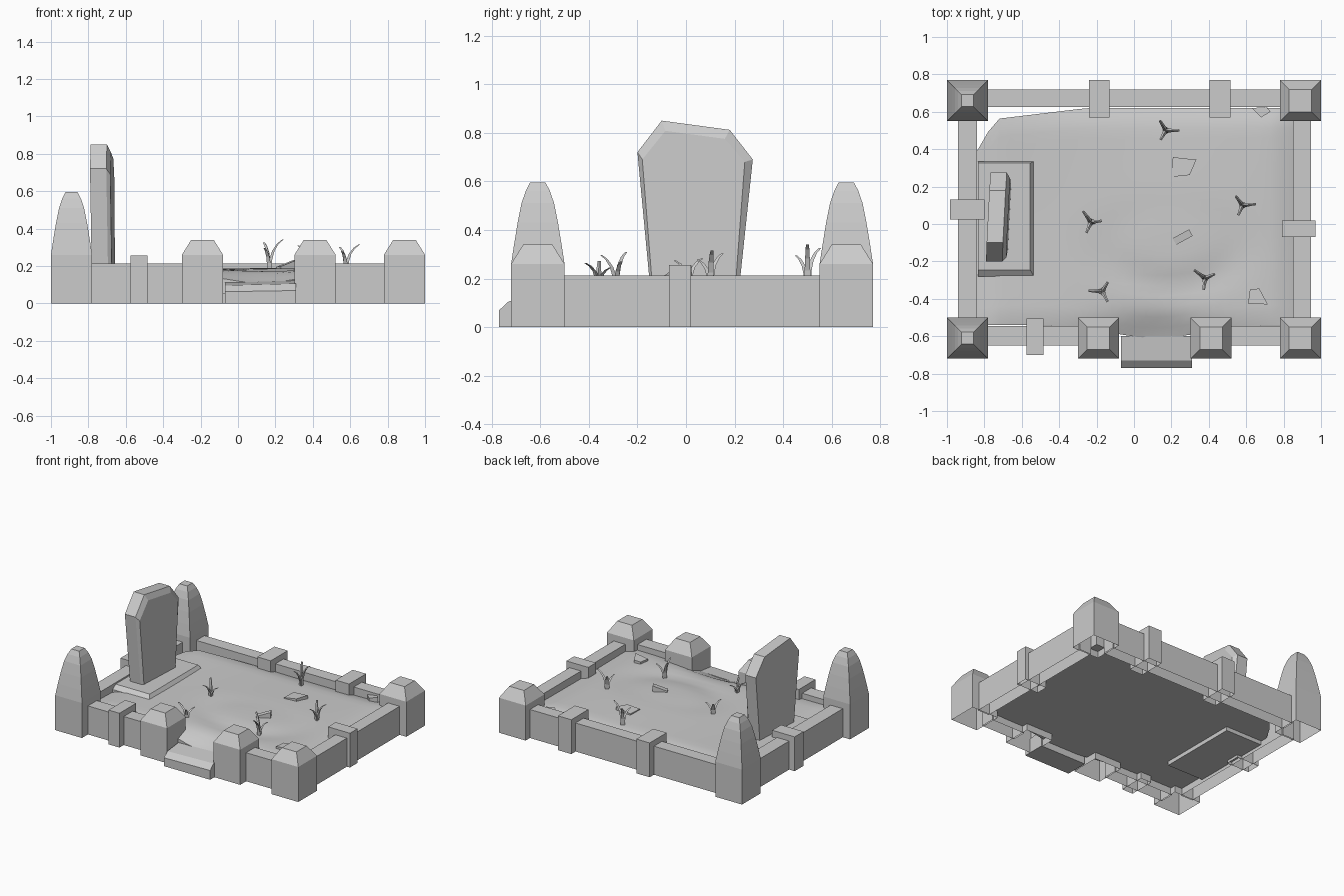
import bpy, bmesh, math
from mathutils import Vector, Matrix

if "Cube" in bpy.data.objects:
    bpy.data.objects.remove(bpy.data.objects["Cube"])


def finish(name, bm, smooth=False):
    me = bpy.data.meshes.new(name)
    bmesh.ops.recalc_face_normals(bm, faces=bm.faces)
    bm.to_mesh(me)
    bm.free()
    ob = bpy.data.objects.new(name, me)
    bpy.context.collection.objects.link(ob)
    if smooth:
        bpy.context.view_layer.objects.active = ob
        ob.select_set(True)
        bpy.ops.object.shade_smooth_by_angle(angle=math.radians(35))
        ob.select_set(False)
    return ob


def loft(name, rings, bottom=True):
    """Skin a stack of equal-length point loops."""
    bm = bmesh.new()
    loops = [[bm.verts.new(p) for p in r] for r in rings]
    n = len(loops[0])
    for a, b in zip(loops, loops[1:]):
        for i in range(n):
            j = (i + 1) % n
            bm.faces.new((a[i], a[j], b[j], b[i]))
    bm.faces.new(loops[-1])
    if bottom:
        bm.faces.new(loops[0][::-1])
    return finish(name, bm)


def rect(x0, x1, y0, y1, z):
    return [(x0, y0, z), (x1, y0, z), (x1, y1, z), (x0, y1, z)]


def block(name, x0, x1, y0, y1, h):
    # masonry is open underneath
    return loft(name, [rect(x0, x1, y0, y1, 0), rect(x0, x1, y0, y1, h)], bottom=False)


def post(name, x, y, profile):
    loft(name, [rect(x - r, x + r, y - r, y + r, z) for r, z in profile], bottom=False)


# Posts: tall tapered pair on the left, low capped ones elsewhere
TALL = [(.11, 0), (.11, .26), (.097, .345), (.083, .43), (.067, .51), (.05, .56), (.032, .595)]
LOW = [(.11, 0), (.11, .26), (.06, .34)]
for y in (-.61, .66):
    post("tall_post", -.89, y, TALL)
    post("low_post", .89, y, LOW)
for x in (-.19, .412):
    post("gate_post", x, -.61, LOW)

# Low walls between posts
block("left_wall", -.94, -.84, -.51, .56, .212)
block("right_wall", .85, .945, -.51, .56, .212)
block("back_wall", -.79, .79, .625, .72, .212)
block("front_wall_left", -.79, -.29, -.65, -.545, .212)
block("front_wall_right", .51, .79, -.65, -.545, .212)

# Pier blocks straddling the walls
for x0, x1, y0, y1 in ((-.985, -.80, .025, .13), (.79, .97, -.07, .02),
                       (-.24, -.13, .57, .77), (.405, .515, .57, .77),
                       (-.575, -.485, -.70, -.505)):
    block("wall_pier", x0, x1, y0, y1, .255)

# Entrance step with a sloped nose
prof = [(-.77, 0), (-.77, .065), (-.73, .1), (-.60, .115), (-.60, 0)]
loft("entrance_step", [[(-.07, y, z * .96) for y, z in prof],
                       [(.31, y, z * 1.06) for y, z in prof]])


# Uneven earth
def ground_z(x, y):
    z = .183 + .006 * math.sin(3 * x + 1) * math.cos(4 * y)
    r = math.hypot((x - .2) / .45, (y + .1) / .3)
    z -= .018 * math.exp(-((r - .75) / .25) ** 2) * max(0, min(1, .3 - 2 * y))
    z -= .045 * math.exp(-((x - .12) / .25) ** 2 - ((y + .62) / .14) ** 2)
    edge = min(x + .84, .85 - x, .62 - y, y + .58)
    return z - .025 * max(0, 1 - max(edge, 0) / .12) ** 2


bm = bmesh.new()
NX, NY = 28, 22
grid = []
for i in range(NX + 1):
    x = -.84 + 1.69 * i / NX
    lo = -.54 - .07 * math.exp(-((x - .12) / .33) ** 2)
    hi = .62 if x > -.25 else .62 - .06 * (-.25 - x) / .5
    if x < -.74:
        hi -= .16 * (-.74 - x) / .1
    grid.append([bm.verts.new((x, y, ground_z(x, y)))
                 for y in (lo + (hi - lo) * j / NY for j in range(NY + 1))])
for i in range(NX):
    for j in range(NY):
        bm.faces.new((grid[i][j], grid[i + 1][j], grid[i + 1][j + 1], grid[i][j + 1]))
# skirt around the earth and a flat underside
rim = ([grid[i][0] for i in range(NX)] + [grid[NX][j] for j in range(NY)]
       + [grid[i][NY] for i in range(NX, 0, -1)] + [grid[0][j] for j in range(NY, 0, -1)])
low = [bm.verts.new((v.co.x, v.co.y, .05)) for v in rim]
for i in range(len(rim)):
    j = (i + 1) % len(rim)
    bm.faces.new((rim[i], low[i], low[j], rim[j]))
bm.faces.new(low)
finish("ground", bm, True)

# Headstone plinth
loft("headstone_plinth", [rect(-.835, -.535, -.28, .335, .02),
                          rect(-.835, -.535, -.28, .335, .178),
                          rect(-.835, -.555, -.245, .325, .205)])

# Headstone: coffin-shaped slab, chamfered on its front face and slightly turned
outline = [(-.15, .19), (.222, .19), (.275, .69), (.18, .812), (-.1, .85), (-.2, .72)]
inner = [(-.14, .19), (.205, .19), (.242, .68), (.16, .775), (-.085, .808), (-.18, .69)]


def slab(pts, x):
    return [(x + .05 * y - .012 * (z - .2), y, z) for y, z in pts]


loft("headstone", [slab(outline, -.775), slab(outline, -.688), slab(inner, -.668)])


# Grass tufts: three curved blades each
def tuft(x, y, h, turn):
    bm = bmesh.new()
    base = ground_z(x, y) - .02
    for k, (lean, hk) in enumerate(((.065, 1), (.055, .92), (.05, .75))):
        a = turn + k * 2.1
        d, s = Vector((math.cos(a), math.sin(a), 0)), Vector((-math.sin(a), math.cos(a), 0))
        prev = None
        for t in (0, .3, .55, .8, 1):
            rise = h * hk * (1.5 * t - .5 * t * t)
            c = Vector((x, y, base)) + d * (.008 + lean * t ** 2.2) + Vector((0, 0, rise))
            w = .014 * (1 - .55 * t)
            ring = [bm.verts.new(c + s * w), bm.verts.new(c - s * w), bm.verts.new(c - d * w * 1.3)]
            if prev:
                for i in range(3):
                    j = (i + 1) % 3
                    bm.faces.new((prev[i], prev[j], ring[j], ring[i]))
            prev = ring
        bm.faces.new(prev)
    finish("grass_tuft", bm)


for x, y, h, turn in ((.17, .5, .18, 0), (-.23, .01, .12, 2.2), (.58, .1, .15, .1),
                      (.38, -.29, .16, 2.5), (-.17, -.36, .11, 3.1)):
    tuft(x, y, h, turn)


# Loose stone shards, tilted flat slivers
def shard(x, y, pts, h, turn, tilt=.12):
    z = ground_z(x, y)
    rot = Matrix.Rotation(turn, 3, 'Z')
    rings = [[tuple(rot @ Vector((px, py, 0)) + Vector((x, y, zz + px * tilt))) for px, py in pts]
             for zz in (z - .02, z + h)]
    loft("stone_shard", rings)


shard(.26, .31, [(-.06, -.055), (.035, -.05), (.075, .03), (-.05, .05)], .015, .05)
shard(.26, -.07, [(-.05, -.02), (.05, -.02), (.05, .02), (-.05, .02)], .025, .5, .35)
shard(.66, -.39, [(-.05, -.035), (.055, -.04), (.01, .045), (-.04, .04)], .02, 0)
shard(.68, .6, [(-.05, .02), (0, -.03), (.05, .0), (.03, .025)], .03, 0)
